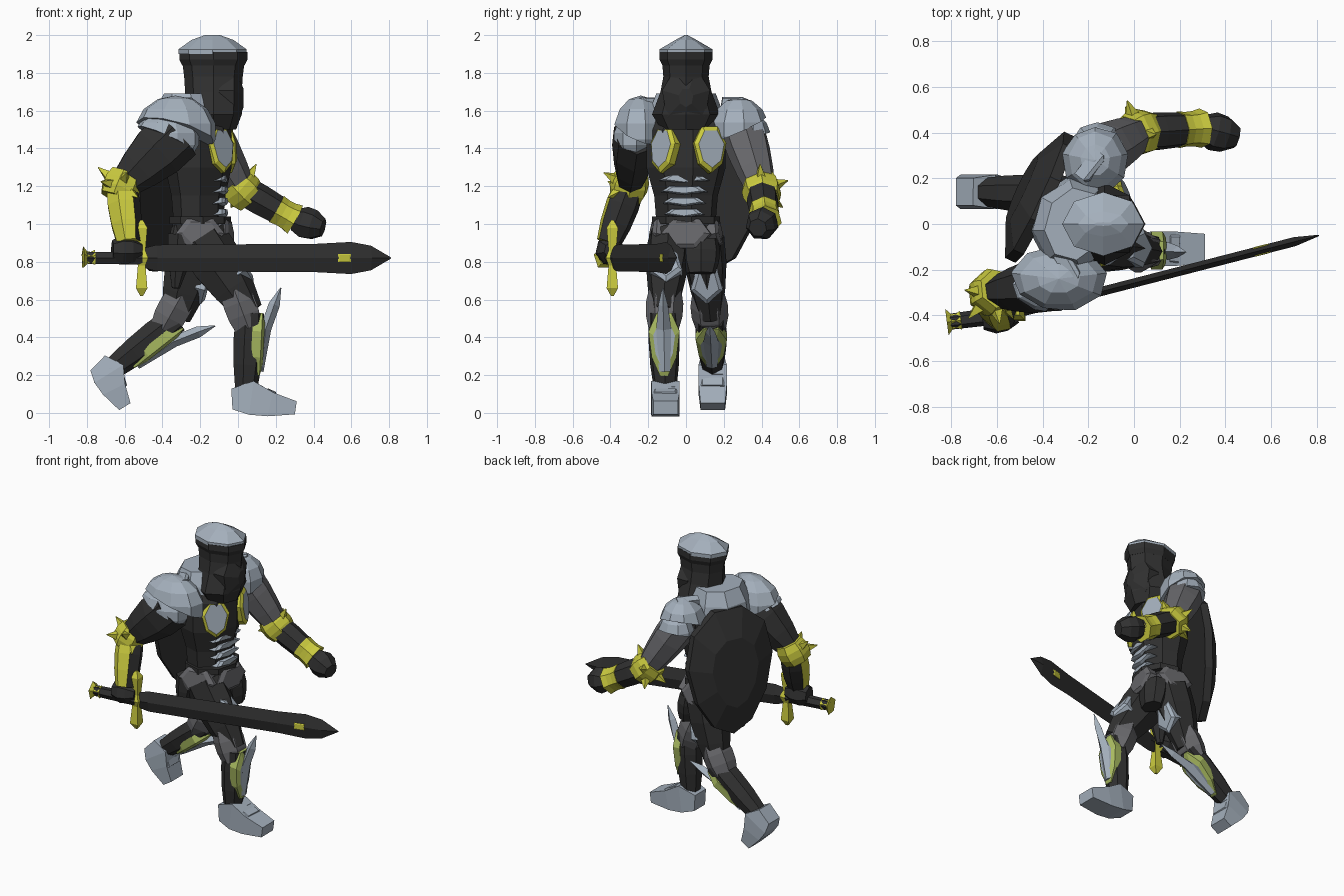
import bpy, bmesh, math
from mathutils import Vector

cube = bpy.data.objects.get("Cube")
if cube:
    bpy.data.objects.remove(cube)

COLOURS = {"dark": (.03, .03, .03), "steel": (.37, .43, .5), "grey": (.14, .14, .15),
           "yellow": (.6, .6, .05), "pale_green": (.4, .5, .12)}
MATERIALS = {}
for key, rgb in COLOURS.items():
    material = bpy.data.materials.new(key)
    material.use_nodes = True
    material.diffuse_color = (*rgb, 1)
    material.node_tree.nodes["Principled BSDF"].inputs["Base Color"].default_value = (*rgb, 1)
    MATERIALS[key] = material

SIDEWAYS, UP = Vector((0, 1, 0)), Vector((0, 0, 1))
TWIST = Vector((.26, .96, 0))


def finish(name, bm, colours, rule=None):
    bmesh.ops.recalc_face_normals(bm, faces=bm.faces)
    bm.normal_update()
    if rule:
        for face in bm.faces:
            face.material_index = rule(face.calc_center_median(), face.normal)
    mesh = bpy.data.meshes.new(name)
    bm.to_mesh(mesh)
    bm.free()
    for key in colours.split():
        mesh.materials.append(MATERIALS[key])
    bpy.context.collection.objects.link(bpy.data.objects.new(name, mesh))


def loft(name, rings, colours="dark", sides=8, ref=SIDEWAYS, flat=True, rule=None):
    """Skin rings of (centre, depth, width) along their own path."""
    bm = bmesh.new()
    points = [Vector(ring[0]) for ring in rings]
    offset = math.pi / sides if flat else 0
    grow = 1 / math.cos(offset)
    loops = []
    for i, (centre, depth, width) in enumerate(rings):
        tangent = (points[min(i + 1, len(points) - 1)] - points[max(i - 1, 0)]).normalized()
        across = (ref - tangent * ref.dot(tangent)).normalized()
        out = across.cross(tangent)
        angles = [offset + math.tau * k / sides for k in range(sides)]
        loops.append([bm.verts.new(points[i] + grow * (out * depth * math.cos(a) + across * width * math.sin(a)))
                      for a in angles])
    for low, high in zip(loops, loops[1:]):
        for k in range(sides):
            bm.faces.new((low[k], low[k - 1], high[k - 1], high[k]))
    bm.faces.new(loops[0])
    bm.faces.new(loops[-1])
    finish(name, bm, colours, rule)


def column(name, x, rings, colours="dark", **options):
    """Upright loft from (height, depth, width)."""
    loft(name, [((x, 0, z), depth, width) for z, depth, width in rings], colours, **options)


def limb(name, start, end, first, last, colours="dark", bulge=.2, width=1, sides=7, **options):
    """Limb segment swelling between two joints."""
    rings = []
    for step in range(4):
        t = step / 3
        radius = (first + (last - first) * t) * (1 + bulge * math.sin(math.pi * t))
        rings.append((start.lerp(end, t), radius, radius * width))
    loft(name, rings, colours, sides, **options)


def outline(width, height, count=7, taper=0):
    """Oval polygon, broader toward the top when tapered."""
    angles = [math.pi / 2 + math.tau * (k + .5) / count for k in range(count)]
    return [Vector((width * math.cos(a) * (1 + taper * math.sin(a)), height * math.sin(a))) for a in angles]


def plate(name, shape, origin, normal, colours="steel", height=.015, inset=.75, back=.05):
    """Raised armour plate: centre in the first colour, rim in the last."""
    bm = bmesh.new()
    normal = Vector(normal).normalized()
    across = UP.cross(normal).normalized()
    rise = normal.cross(across)
    loops = []
    for scale, depth in ((1, -back), (1, 0), (inset, height)):
        loops.append([bm.verts.new(Vector(origin) + scale * (across * p.x + rise * p.y) + normal * depth)
                      for p in shape])
    rim = len(colours.split()) - 1
    for low, high in zip(loops, loops[1:]):
        for k in range(len(shape)):
            bm.faces.new((low[k - 1], low[k], high[k], high[k - 1])).material_index = rim
    bm.faces.new(loops[0]).material_index = rim
    bm.faces.new(loops[-1])
    finish(name, bm, colours)


def pauldron(name, centre, radii, tilt):
    """Half ellipsoid, its open side cut by a tilted plane."""
    bm = bmesh.new()
    bmesh.ops.create_uvsphere(bm, u_segments=9, v_segments=7, radius=1)
    bmesh.ops.scale(bm, verts=bm.verts, vec=radii)
    cut = bmesh.ops.bisect_plane(bm, geom=bm.verts[:] + bm.edges[:] + bm.faces[:],
                                 plane_co=(0, 0, 0), plane_no=tilt, clear_inner=True)
    bmesh.ops.holes_fill(bm, edges=[e for e in cut["geom_cut"] if isinstance(e, bmesh.types.BMEdge)])
    bmesh.ops.translate(bm, verts=bm.verts, vec=centre)
    finish(name, bm, "steel")


def elbow_guard(side, elbow, direction, sign):
    """Swollen band with a crown of spikes pointing away from the body."""
    direction = direction.normalized()
    limb(side + "_elbow_guard", elbow - direction * .07, elbow + direction * .07, .08, .08, "yellow")
    across = direction.cross(SIDEWAYS).normalized()
    other = direction.cross(across)
    for k in range(8):
        a = math.tau * k / 8
        ray = across * math.cos(a) + other * math.sin(a) + direction * (.3 if k % 2 else -.3)
        if ray.y * sign > -.5 and ray.x < .6:
            limb(side + "_elbow_spike", elbow + ray * .06, elbow + ray * .15, .03, .002, "yellow",
                 bulge=0, sides=4, ref=direction)


def leg(side, hip, knee, ankle, foot_length):
    """Thigh, knee cop, shin with greave and wing, and an armoured foot."""
    rise = (knee - ankle).normalized()
    front = SIDEWAYS.cross(rise).normalized()
    thigh_front = SIDEWAYS.cross(hip - knee).normalized()
    limb(side + "_thigh", hip, knee, .13, .07, width=.8)
    limb(side + "_shin", knee, ankle, .07, .055)
    limb(side + "_knee", knee.lerp(hip, .3), knee.lerp(ankle, .2), .075, .07, "grey", sides=6)
    plate(side + "_cuisse", outline(.09, .11, 5), hip.lerp(knee, .5) + thigh_front * .11, thigh_front)
    plate(side + "_greave", outline(.08, .18, 8, .3), knee.lerp(ankle, .4) + front * .07, front,
          "steel pale_green", inset=.7)
    loft(side + "_knee_wing", [(knee.lerp(ankle, .75) + front * .08, .01, .03),
                               (knee.lerp(ankle, .2) + front * .09, .03, .04),
                               (knee + front * .13 + rise * .05, .03, .025),
                               (knee + front * .16 + rise * .14, .003, .003)], "steel", 4, flat=False)
    heel = ankle - front * .07 - rise * .05
    toe = ankle + front * foot_length - rise * .08
    middle = (heel + toe) / 2

    def sole_gap(centre, normal):
        return int(abs(normal.y) > .6 and (centre - middle).length < .06)

    loft(side + "_foot", [(heel, .055, .06), (heel.lerp(toe, .3) + rise * .02, .09, .075),
                          (heel.lerp(toe, .6), .065, .075), (toe, .035, .065)],
         "steel dark", 4, rule=sole_gap)
    for t in (.4, .6):
        plate(side + "_foot_lame", outline(.1, .04, 4), heel.lerp(toe, t) + rise * (.12 - t / 10),
              rise + front * .4)


# Joints
right_shoulder, right_elbow, right_wrist = Vector((-.33, -.26, 1.48)), Vector((-.62, -.3, 1.2)), Vector((-.58, -.41, .9))
left_shoulder, left_elbow, left_wrist = Vector((-.17, .3, 1.5)), Vector((.02, .4, 1.18)), Vector((.3, .42, 1.02))
pommel, guard, tip = Vector((-.82, -.43, .82)), Vector((-.51, -.39, .82)), Vector((.81, -.05, .82))

# Torso, twisted a little toward the sword side
column("torso", -.21, [(.78, .1, .13), (.9, .14, .16), (1.02, .12, .15), (1.15, .13, .16), (1.3, .16, .2),
                       (1.5, .16, .2), (1.62, .11, .13)], ref=TWIST)
column("belt", -.2, [(1, .15, .17), (1.04, .15, .17)], ref=TWIST)
column("collar", -.26, [(1.5, .18, .2), (1.6, .17, .18), (1.69, .12, .15)], "steel", ref=TWIST)
pectoral = outline(.09, .13, taper=.15)
plate("right_chest_plate", pectoral, (-.085, -.125, 1.4), (.7, -.7, .15), "steel yellow", inset=.8)
plate("left_chest_plate", pectoral, (-.045, .13, 1.4), (.9, .35, .1), "steel yellow", inset=.8, back=.08)
for row in range(4):
    plate("belly_plate", outline(.11 + row / 100, .025, 5), (-.075, -.01, 1.06 + .06 * row), (1, -.1, .1))

# Hips and skirt plates
panel = outline(.13, .09, 6, .1)
for side, origin, normal, colour in (("front", (-.05, 0, .95), (1, -.15, .1), "grey"),
                                     ("right", (-.2, -.17, .95), (.1, -1, .15), "grey"),
                                     ("left", (-.2, .17, .95), (.1, 1, .15), "grey"),
                                     ("rear", (-.35, 0, .92), (-1, 0, .2), "dark")):
    plate(side + "_skirt", panel, origin, normal, colour)
limb("loin_cloth", Vector((-.1, .08, .92)), Vector((-.08, .08, .74)), .06, .05, width=1.4)
limb("hip_cloth", Vector((-.3, -.12, .94)), Vector((-.33, -.14, .66)), .07, .02)

# Helmet with a ridge along its front
column("helmet", -.13, [(1.5, .12, .13), (1.58, .15, .18), (1.7, .15, .135), (1.78, .155, .12), (1.9, .17, .13)],
       flat=False)
column("helmet_brow", -.13, [(1.84, .165, .125), (1.87, .18, .14), (1.91, .18, .14)], flat=False)
column("helmet_crown", -.135, [(1.9, .18, .14), (1.925, .18, .14), (1.975, .11, .055), (2, .04, .008)], "steel",
       flat=False)
plate("helmet_bevor", outline(.13, .17), (-.02, 0, 1.67), (1, 0, 0), "dark", height=.05, inset=.3, back=.08)

# Shoulders
pauldron("right_pauldron", (-.33, -.24, 1.49), (.22, .15, .19), (.25, .35, .9))
pauldron("right_pauldron_lower", (-.38, -.28, 1.45), (.18, .11, .14), (.4, .2, .9))
pauldron("left_pauldron", (-.17, .28, 1.5), (.15, .16, .17), (.1, -.4, .9))
pauldron("left_pauldron_lower", (-.16, .34, 1.45), (.12, .11, .14), (0, -.3, .9))
for x, y in ((-.17, .24), (-.27, -.17)):
    plate("pauldron_flange", outline(.1, .06, 4), (x, y, 1.63), (.3, -y, .1))

# Sword arm, with the bracer open on its inner side
limb("right_upper_arm", right_shoulder, right_elbow, .14, .07, width=.8)
limb("right_forearm", right_elbow, right_wrist, .075, .06, "yellow dark",
     rule=lambda centre, normal: int(normal.y > .25 or normal.x > .8))
elbow_guard("right", right_elbow, right_wrist - right_shoulder, -1)
limb("right_hand", pommel.lerp(guard, .5) + UP * .04, guard + UP * .04, .05, .04, bulge=.6)

# Free arm
limb("left_upper_arm", left_shoulder, left_elbow, .11, .07, "grey", bulge=.1)
limb("left_forearm", left_elbow, left_wrist, .075, .06, bulge=.1)
limb("left_bracer", left_elbow.lerp(left_wrist, .65), left_wrist, .075, .08, "yellow", bulge=-.1)
limb("left_fist", left_wrist, Vector((.45, .38, .98)), .055, .045, bulge=.6)
plate("left_arm_badge", outline(.05, .04, 5), (-.08, .4, 1.36), (.4, .9, .1), "yellow")
elbow_guard("left", left_elbow, left_wrist - left_shoulder, 1)

# Sword
flat_side = UP.cross(tip - guard).normalized()
loft("sword_blade", [(guard.lerp(tip, t), height, .02) for t, height in
                     ((0, .05), (.06, .07), (.7, .075), (.84, .085), (.92, .065))] + [(tip, .003, .003)],
     sides=4, ref=flat_side, flat=False)
for sign in (1, -1):
    plate("sword_gem", outline(.05, .03, 4), guard.lerp(tip, .81) + flat_side * .018 * sign, flat_side * sign,
          "yellow", height=.003, back=.006)
limb("sword_grip", pommel, guard, .03, .035, bulge=0, sides=6)
limb("sword_pommel", pommel, pommel.lerp(guard, .2), .05, .035, "yellow", bulge=-.4, sides=5)
for sign in (1, -1):
    loft("sword_guard", [(guard + UP * sign * reach, radius, radius) for reach, radius in
                         ((0, .035), (.04, .02), (.16, .03), (.2, .008))], "yellow", 4)

# Shield on the back
plate("shield", outline(.3, .43, 11, .2), (-.44, .13, 1.18), (-.9, .42, .08), "dark", height=.06, inset=.55)

# Legs: one stepping forward, one trailing with its heel raised
leg("right", Vector((-.2, -.09, .92)), Vector((.06, -.12, .53)), Vector((.04, -.11, .12)), .27)
leg("left", Vector((-.22, .09, .92)), Vector((-.33, .13, .5)), Vector((-.66, .14, .24)), .2)
